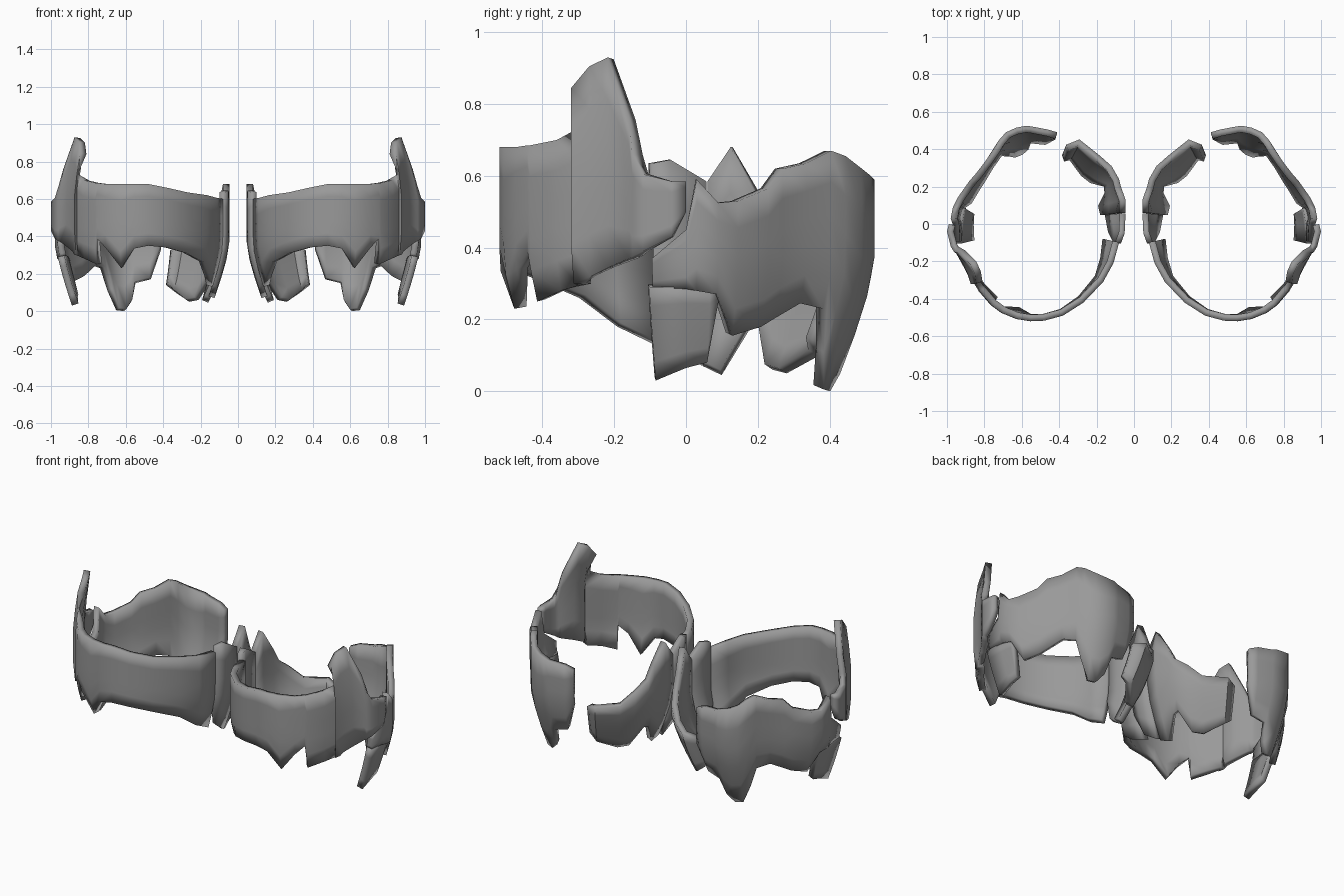
import bpy, math
from mathutils import Vector

CENTRE = Vector((0.53, 0.0))
LEVELS = 6

steel = bpy.data.materials.new("grey_metal")
steel.diffuse_color = (0.32, 0.32, 0.32, 1)


def shard(name, columns, lean=0.22, thick=0.036):
    """Curved plate from columns of (x, y, top, bottom), mirrored to both cuffs."""
    a, b = Vector(columns[0][:2]) - CENTRE, Vector(columns[-1][:2]) - CENTRE
    if a.x * b.y - a.y * b.x > 0:
        columns = columns[::-1]
    verts, faces = [], []
    for x, y, top, bottom in columns:
        for j in range(LEVELS):
            z = bottom + (top - bottom) * j / (LEVELS - 1)
            # the wall leans in near the foot, and sideways at the spike
            low = max(0.0, (0.36 - z) / 0.36)
            p = CENTRE + (Vector((x, y)) - CENTRE) * (1 - lean * low ** 1.3)
            if x > CENTRE.x:
                p.x -= 0.16 * max(0.0, z - 0.66)
            verts.append((p.x, p.y, z))
    for i in range(len(columns) - 1):
        for j in range(LEVELS - 1):
            k = i * LEVELS + j
            faces.append((k, k + 1, k + LEVELS + 1, k + LEVELS))
    mesh = bpy.data.meshes.new(name)
    mesh.from_pydata(verts, [], faces)
    mesh.materials.append(steel)
    obj = bpy.data.objects.new(name, mesh)
    bpy.context.collection.objects.link(obj)
    solid = obj.modifiers.new("thickness", "SOLIDIFY")
    solid.thickness = thick
    solid.offset = -1
    mirror = obj.modifiers.new("pair", "MIRROR")
    mirror.use_axis = (True, False, False)
    mirror.use_mirror_merge = False
    bpy.ops.object.select_all(action="DESELECT")
    obj.select_set(True)
    bpy.context.view_layer.objects.active = obj
    bpy.ops.object.shade_smooth_by_angle(angle=math.radians(35))
    return obj


# Large front band with the tall outer spike and jagged lower edge
shard("front_band", [
    (0.99, 0.00, 0.585, 0.50), (1.0, -0.04, 0.585, 0.43),
    (0.98, -0.12, 0.605, 0.39), (0.962, -0.15, 0.66, 0.375),
    (0.95, -0.158, 0.76, 0.37), (0.917, -0.218, 0.93, 0.345),
    (0.89, -0.27, 0.905, 0.32), (0.873, -0.32, 0.845, 0.30),
    (0.862, -0.305, 0.73, 0.295), (0.83, -0.36, 0.70, 0.28),
    (0.765, -0.435, 0.685, 0.25), (0.755, -0.442, 0.685, 0.39),
    (0.71, -0.475, 0.68, 0.34), (0.63, -0.508, 0.68, 0.23),
    (0.555, -0.52, 0.68, 0.335), (0.48, -0.517, 0.68, 0.35),
    (0.38, -0.49, 0.66, 0.34), (0.27, -0.42, 0.635, 0.31),
    (0.165, -0.31, 0.62, 0.26), (0.11, -0.21, 0.605, 0.18),
    (0.08, -0.10, 0.60, 0.13)])

# Narrow splinter on the inner side
shard("inner_splinter", [
    (0.07, -0.105, 0.635, 0.27), (0.05, -0.05, 0.645, 0.13),
    (0.045, 0.055, 0.585, 0.07)], thick=0.032)

# Peaked shard at the inner back, low towards its far end
shard("inner_back_shard", [
    (0.045, 0.06, 0.585, 0.07), (0.045, 0.13, 0.68, 0.045),
    (0.07, 0.20, 0.56, 0.17), (0.08, 0.24, 0.48, 0.18),
    (0.12, 0.31, 0.42, 0.06), (0.18, 0.365, 0.35, 0.05),
    (0.29, 0.455, 0.34, 0.10), (0.36, 0.43, 0.325, 0.14)], lean=0.28)

# Broad back panel with the long lower fang
shard("back_panel", [
    (0.965, -0.095, 0.37, 0.29), (0.97, 0.00, 0.45, 0.285),
    (0.98, 0.03, 0.59, 0.28), (0.968, 0.09, 0.525, 0.27),
    (0.94, 0.145, 0.53, 0.155), (0.88, 0.23, 0.565, 0.18),
    (0.845, 0.27, 0.62, 0.205), (0.795, 0.335, 0.635, 0.245),
    (0.75, 0.405, 0.67, 0.23), (0.725, 0.445, 0.655, 0.11),
    (0.685, 0.49, 0.62, 0.005), (0.63, 0.515, 0.60, 0.00),
    (0.58, 0.525, 0.59, 0.05), (0.55, 0.522, 0.58, 0.15),
    (0.46, 0.505, 0.57, 0.17), (0.41, 0.49, 0.55, 0.33)])

# Small hanging shard on the outer side
shard("outer_low_shard", [
    (0.975, -0.105, 0.29, 0.03), (0.965, 0.00, 0.29, 0.065),
    (0.955, 0.07, 0.285, 0.08), (0.95, 0.095, 0.27, 0.25)])
